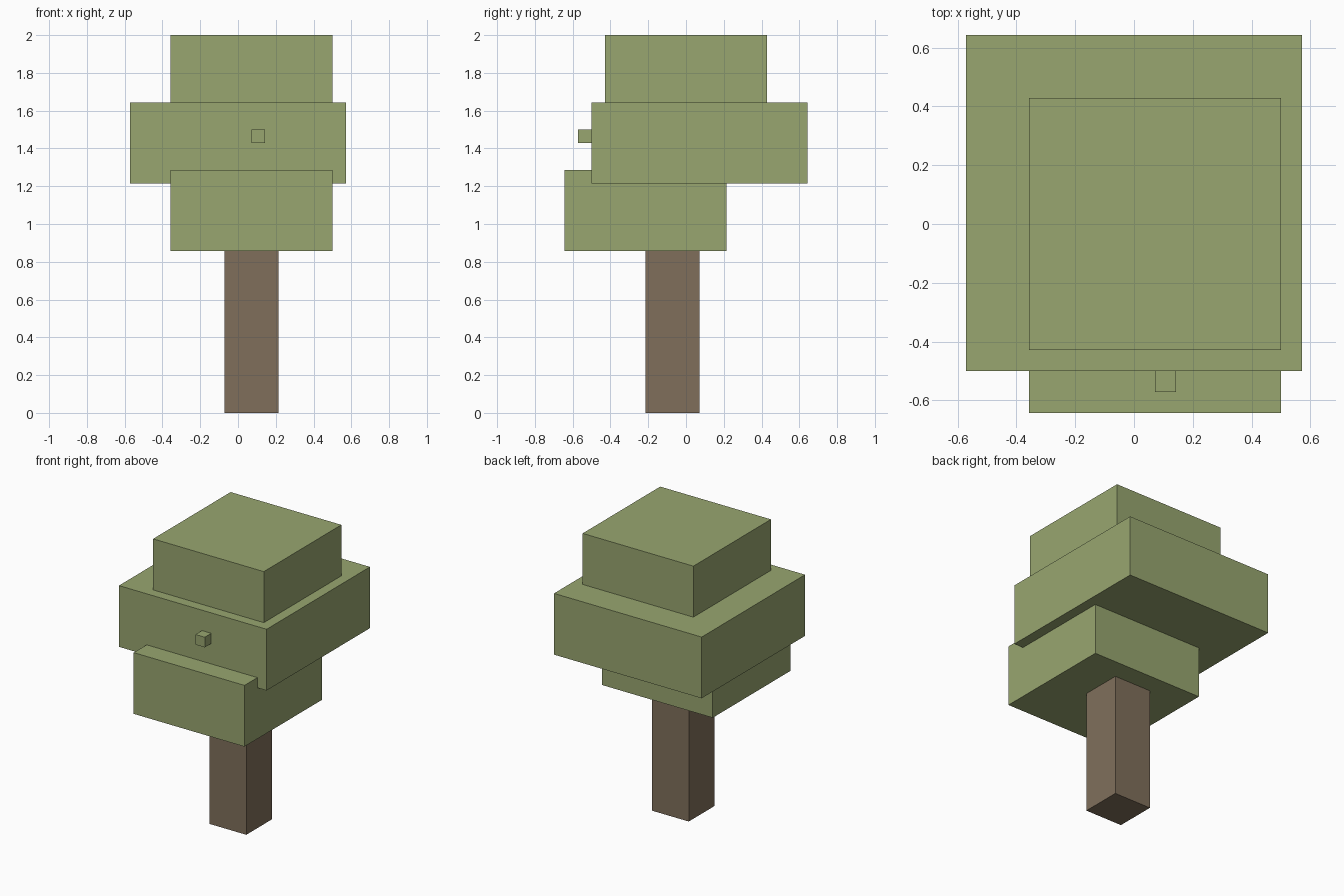
import bpy
import bmesh
from mathutils import Matrix, Vector

cube = bpy.data.objects.get("Cube")
if cube:
    bpy.data.objects.remove(cube, do_unlink=True)

U = 1 / 14  # block grid unit


def make_material(name, rgb):
    mat = bpy.data.materials.new(name)
    mat.use_nodes = True
    color = (*rgb, 1)
    mat.diffuse_color = color
    bsdf = mat.node_tree.nodes["Principled BSDF"]
    bsdf.inputs["Base Color"].default_value = color
    bsdf.inputs["Roughness"].default_value = 0.9
    return mat


def block(name, low, high, mat):
    """Box between two corners given in grid units."""
    low, high = Vector(low) * U, Vector(high) * U
    bm = bmesh.new()
    bmesh.ops.create_cube(bm, size=1, matrix=Matrix.Diagonal((*(high - low), 1)))
    mesh = bpy.data.meshes.new(name)
    bm.to_mesh(mesh)
    bm.free()
    mesh.materials.append(mat)
    obj = bpy.data.objects.new(name, mesh)
    obj.location = (low + high) / 2
    bpy.context.collection.objects.link(obj)
    return obj


leaf = make_material("leaf green", (0.314, 0.381, 0.162))
bark = make_material("bark brown", (0.216, 0.159, 0.105))

# Trunk
block("trunk", (-1, -3, 0), (3, 1, 12), bark)

# Stacked foliage
block("lower_foliage", (-5, -9, 12), (7, 3, 18), leaf)
block("middle_foliage", (-8, -7, 17), (8, 9, 23), leaf)
block("top_foliage", (-5, -6, 23), (7, 6, 28), leaf)

# Small bud on the front
block("front_bud", (1, -8, 20), (2, -7, 21), leaf)
